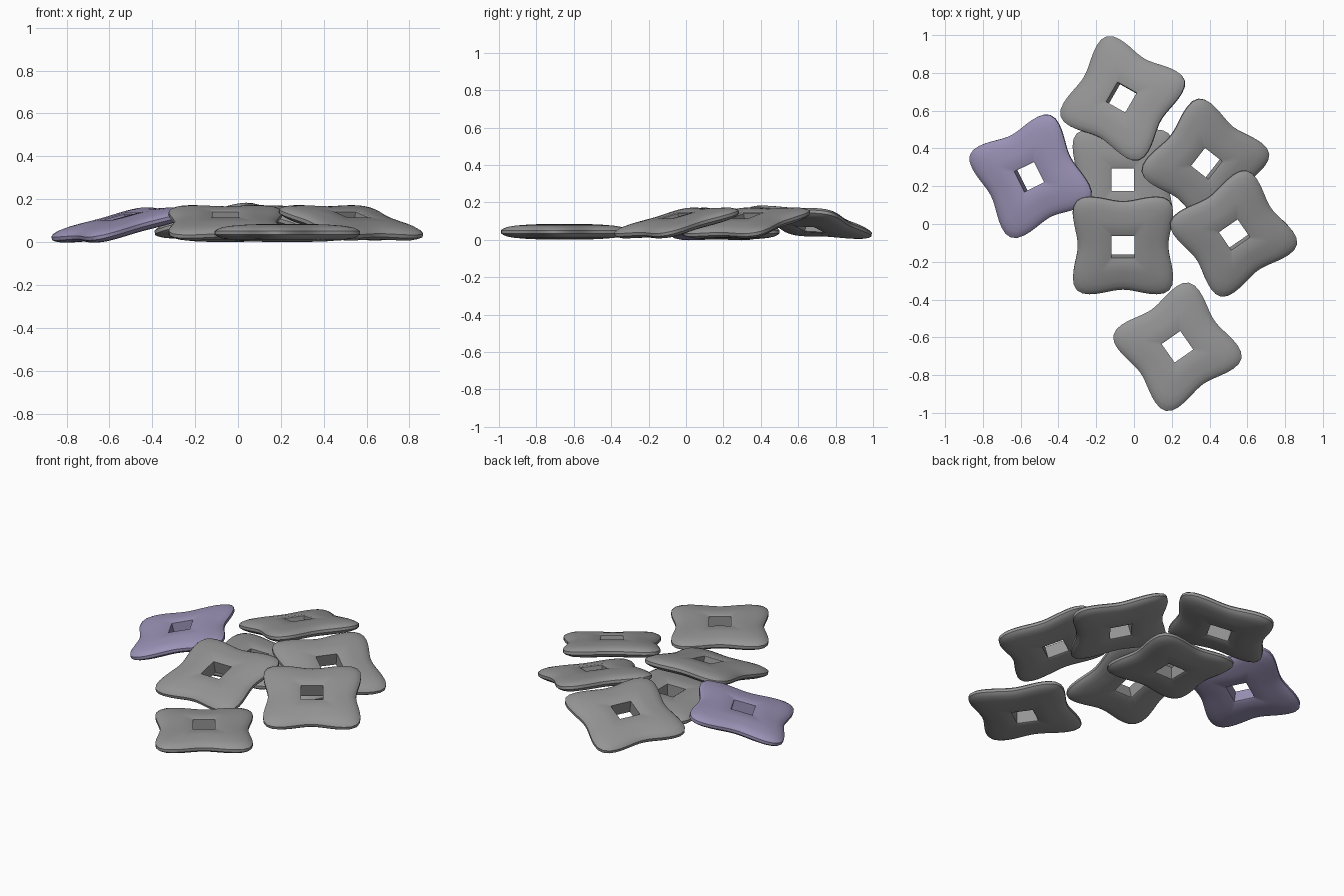
import bpy, bmesh
from math import sin, cos, pi, radians, sqrt

cube = bpy.data.objects.get("Cube")
if cube:
    bpy.data.objects.remove(cube, do_unlink=True)


def material(name, rgb):
    m = bpy.data.materials.new(name)
    m.use_nodes = True
    m.diffuse_color = (*rgb, 1)
    bsdf = next(n for n in m.node_tree.nodes if n.type == 'BSDF_PRINCIPLED')
    bsdf.inputs["Base Color"].default_value = (*rgb, 1)
    bsdf.inputs["Roughness"].default_value = 0.7
    return m


grey = material("stone_grey", (0.30, 0.30, 0.30))
violet = material("dusty_violet", (0.33, 0.29, 0.47))

SEGMENTS = 64
MID, HOLE = 0.24, 0.06   # half widths of the tile and of its square hole
# Half thickness from the hole (0) to the rim (1)
PROFILE = [(0, 0.037), (0.05, 0.042), (0.4, 0.039), (0.7, 0.033),
           (0.86, 0.026), (0.95, 0.017), (1, 0.008)]


def outline(a):
    """Rounded square with slightly hollow sides."""
    r = (cos(a) ** 6 + sin(a) ** 6) ** (-1 / 6) * (1 + 0.141 * sin(2 * a) ** 2)
    return MID * r * cos(a), MID * r * sin(a)


def square(a):
    r = HOLE / max(abs(cos(a)), abs(sin(a)))
    return r * cos(a), r * sin(a)


def tile_mesh():
    bm = bmesh.new()
    # Closed loop: top from hole to rim, then underside back to the hole
    section = [(s, h) for s, h in PROFILE] + [(s, -h) for s, h in reversed(PROFILE)]
    rings = []
    for s, z in section:
        ring = []
        for i in range(SEGMENTS):
            a = 2 * pi * i / SEGMENTS
            (hx, hy), (ox, oy) = square(a), outline(a)
            ring.append(bm.verts.new((hx + (ox - hx) * s, hy + (oy - hy) * s, z)))
        rings.append(ring)
    for k, ring in enumerate(rings):
        nxt = rings[(k + 1) % len(rings)]
        for i in range(SEGMENTS):
            j = (i + 1) % SEGMENTS
            bm.faces.new((ring[i], nxt[i], nxt[j], ring[j]))
    bmesh.ops.recalc_face_normals(bm, faces=bm.faces)
    me = bpy.data.meshes.new("tile")
    bm.to_mesh(me)
    bm.free()
    return me


def tile(name, mat, loc, yaw, pitch=0, roll=0):
    ob = bpy.data.objects.new(name, tile_mesh())
    bpy.context.collection.objects.link(ob)
    ob.data.materials.append(mat)
    ob.location = loc
    ob.rotation_euler = (radians(pitch), radians(roll), radians(yaw))
    bpy.ops.object.select_all(action='DESELECT')
    ob.select_set(True)
    bpy.context.view_layer.objects.active = ob
    bpy.ops.object.shade_smooth_by_angle(angle=radians(40))


# Two tiles lie flat, the others lean on the pile
tile("base_tile", grey, (-0.06, 0.235, 0.043), 0)
tile("loose_front_tile", grey, (0.23, -0.65, 0.043), 35)
tile("front_leaning_tile", grey, (-0.058, -0.113, 0.09), 0, 14)
tile("right_front_leaning_tile", grey, (0.527, -0.05, 0.09), 34.5, 14)
tile("right_back_leaning_tile", grey, (0.378, 0.325, 0.09), 52, 14)
tile("back_leaning_tile", grey, (-0.06, 0.665, 0.094), -120, 14, -2.5)
tile("violet_leaning_tile", violet, (-0.547, 0.253, 0.08), -63.5, 14)
